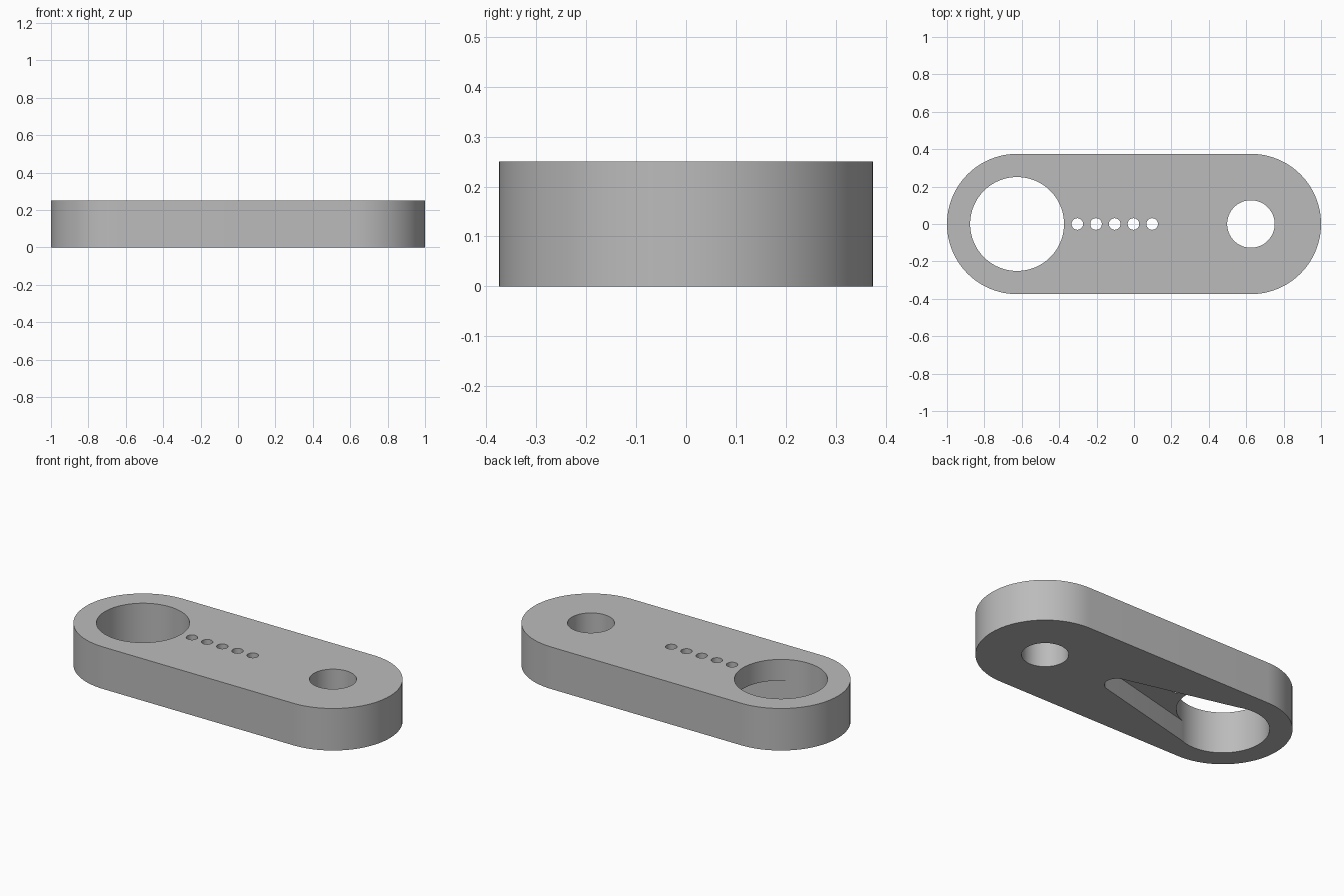
import bpy
import bmesh
from math import asin, cos, pi, sin

HEIGHT = 0.25
END_X = 0.625
SEGMENTS = 96

default = bpy.data.objects.get("Cube")
if default:
    bpy.data.objects.remove(default, do_unlink=True)

grey = bpy.data.materials.new("plain grey")
grey.use_nodes = True
colour = (0.5, 0.5, 0.5, 1)
grey.diffuse_color = colour
grey.node_tree.nodes["Principled BSDF"].inputs["Base Color"].default_value = colour


def arc(x, radius, start, end, steps):
    """Points on an arc centred on the long axis."""
    angles = [start + (end - start) * i / steps for i in range(steps + 1)]
    return [(x + radius * cos(a), radius * sin(a)) for a in angles]


def rounded_hull(x1, r1, x2, r2):
    """Outline of two circles joined by their tangent lines."""
    tangent = pi / 2 - asin((r1 - r2) / (x2 - x1))
    half = SEGMENTS // 2
    return (arc(x2, r2, -tangent, tangent, half)
            + arc(x1, r1, tangent, 2 * pi - tangent, half))


def extrude(name, outline, bottom, top):
    bm = bmesh.new()
    face = bm.faces.new([bm.verts.new((x, y, bottom)) for x, y in outline])
    result = bmesh.ops.extrude_face_region(bm, geom=[face])
    raised = [v for v in result["geom"] if isinstance(v, bmesh.types.BMVert)]
    bmesh.ops.translate(bm, verts=raised, vec=(0, 0, top - bottom))
    bmesh.ops.recalc_face_normals(bm, faces=bm.faces)
    mesh = bpy.data.meshes.new(name)
    bm.to_mesh(mesh)
    bm.free()
    mesh.materials.append(grey)
    obj = bpy.data.objects.new(name, mesh)
    bpy.context.collection.objects.link(obj)
    return obj


def circle(x, radius, segments):
    return arc(x, radius, 0, 2 * pi, segments)[:-1]


# Link body with fully rounded ends
body = extrude("link_body", rounded_hull(-END_X, 0.375, END_X, 0.375), 0, HEIGHT)

# Tapered pocket in the underside, opening into the large bore
cutters = [extrude("pocket_cutter",
                   rounded_hull(-END_X, 0.249, 0.12, 0.068), -0.1, HEIGHT / 2)]

# Large bore, small bore and the row of pin holes
holes = [(-END_X, 0.251, SEGMENTS), (END_X, 0.127, 64)]
holes += [(-0.303 + 0.1 * i, 0.031, 32) for i in range(5)]
for x, radius, segments in holes:
    cutters.append(extrude("hole_cutter", circle(x, radius, segments), -0.1, 0.4))

bpy.context.view_layer.objects.active = body
body.select_set(True)
for cutter in cutters:
    cutter.hide_render = True
    cut = body.modifiers.new("cut", "BOOLEAN")
    cut.operation = "DIFFERENCE"
    cut.solver = "EXACT"
    cut.object = cutter
    bpy.ops.object.modifier_apply(modifier=cut.name)
    bpy.data.objects.remove(cutter, do_unlink=True)

bpy.ops.object.shade_smooth_by_angle(angle=pi / 6)
